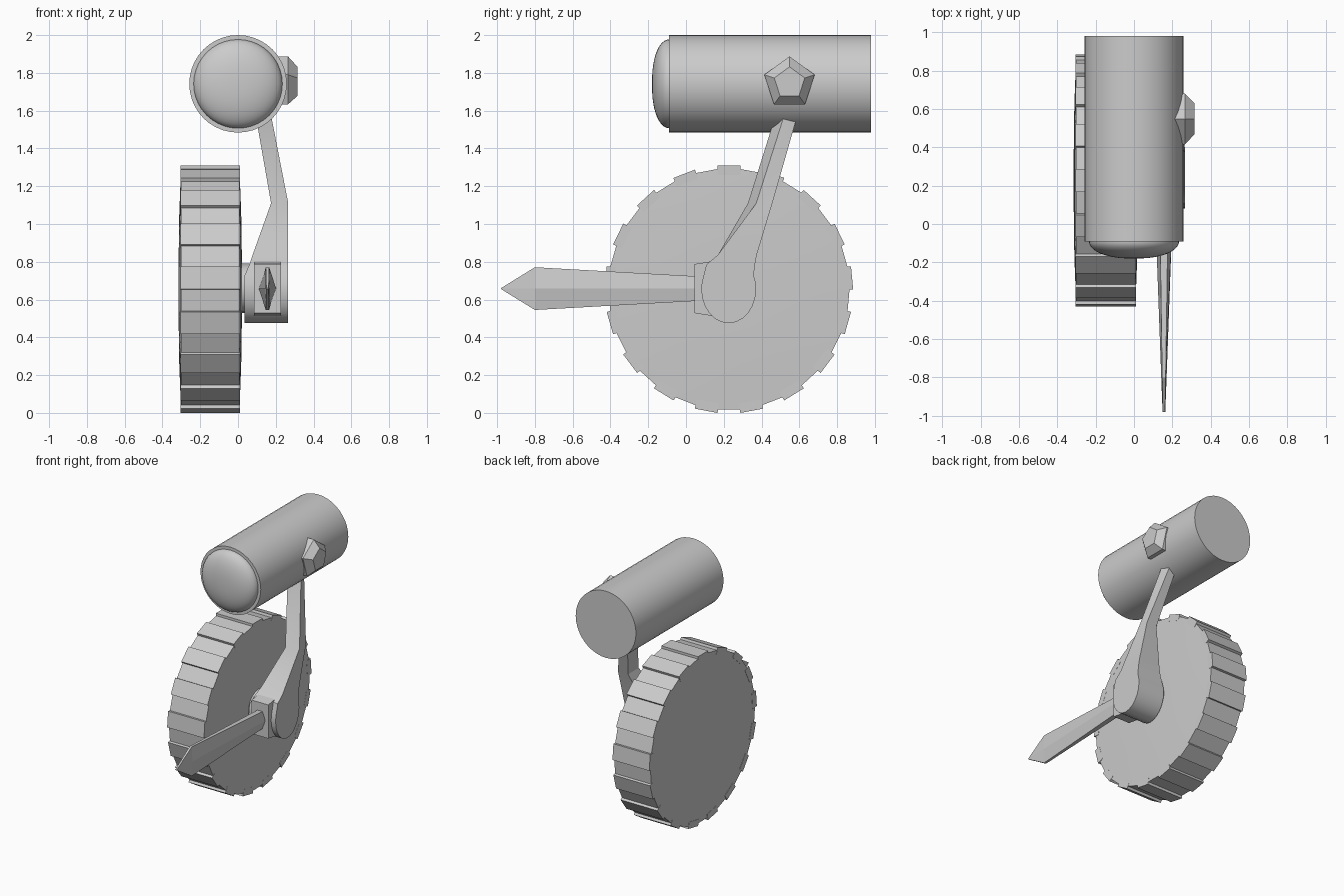
import bpy, bmesh
from math import sin, cos, pi, radians, sqrt
from mathutils import Matrix

if "Cube" in bpy.data.objects:
    bpy.data.objects.remove(bpy.data.objects["Cube"])


def loft(name, rings, smooth=None):
    """Skin a list of equal-sized vertex rings and cap both ends."""
    bm = bmesh.new()
    vs = [[bm.verts.new(p) for p in r] for r in rings]
    n = len(rings[0])
    for a, b in zip(vs, vs[1:]):
        for i in range(n):
            j = (i + 1) % n
            bm.faces.new((a[i], a[j], b[j], b[i]))
    bm.faces.new(vs[0][::-1])
    bm.faces.new(vs[-1])
    bmesh.ops.recalc_face_normals(bm, faces=bm.faces)
    return finish(name, bm, smooth)


def finish(name, bm, smooth=None):
    me = bpy.data.meshes.new(name)
    bm.to_mesh(me)
    bm.free()
    ob = bpy.data.objects.new(name, me)
    bpy.context.collection.objects.link(ob)
    if smooth:
        bpy.ops.object.select_all(action='DESELECT')
        ob.select_set(True)
        bpy.context.view_layer.objects.active = ob
        bpy.ops.object.shade_smooth_by_angle(angle=radians(smooth))
    return ob


def ring_x(x, r, cy, cz, n, start=0.0):
    return [(x, cy + r * sin(start + 2 * pi * i / n), cz + r * cos(start + 2 * pi * i / n))
            for i in range(n)]


def ring_y(y, r, cz, n):
    return [(r * cos(2 * pi * i / n), y, cz + r * sin(2 * pi * i / n)) for i in range(n)]


# Head drum with a domed front lens
HZ = 1.742
loft("head_drum", [ring_y(-0.09, 0.258, HZ, 40), ring_y(0.98, 0.258, HZ, 40)], 30)
dome = [ring_y(-0.05, 0.235, HZ, 40)]
for k in range(13):
    t = k / 12 * radians(89)
    dome.append(ring_y(-0.09 - 0.09 * sin(t), 0.235 * cos(t) ** 0.85, HZ, 40))
loft("head_lens", dome, 40)

# Five-sided knob on the side of the head
loft("head_knob", [ring_x(x, r, 0.548, 1.747, 5)
                   for x, r in ((0.15, 0.14), (0.265, 0.14), (0.315, 0.085))])

# Wheel: slightly bulging disc
WY, WZ, N = 0.227, 0.655, 17
disc = [(0.315, 0.01), (0.314, 0.2), (0.311, 0.4), (0.302, 0.639)]
prof = [(-x, r) for x, r in disc] + [(x - 0.294, r) for x, r in disc[::-1]]
loft("wheel_disc", [ring_x(x, r, WY, WZ, 2 * N, pi / (2 * N)) for x, r in prof], 6)

# Raised tread blocks round the wheel
bm = bmesh.new()
for i in range(N):
    m = (Matrix.Translation((-0.1475, WY, WZ)) @ Matrix.Rotation(2 * pi * i / N, 4, 'X')
         @ Matrix.Translation((0, 0, 0.63)) @ Matrix.Diagonal((0.315, 0.122, 0.05, 1)))
    bmesh.ops.create_cube(bm, size=1, matrix=m)
finish("wheel_treads", bm)

# Axle between wheel and arm
loft("axle", [ring_x(-0.05, 0.13, WY, 0.66, 24), ring_x(0.08, 0.13, WY, 0.66, 24)], 30)

# Arm: rounded hub, tapering shank, then a twisted neck leaning into the head
rows = []  # left inner y, left outer y, right y, z, inner x, outer-left x, outer-right x
for deg in (-88, -75, -60, -45, -30, -15, 0, 12, 24):
    a = radians(deg)
    h = 0.145 * cos(a)
    rows.append((0.226 - h, 0.226 - h, 0.226 + h, 0.655 + 0.18 * sin(a), 0.035, 0.265, 0.265))
rows += [(0.108, 0.108, 0.365, 0.785, 0.06, 0.265, 0.265),
         (0.17, 0.17, 0.375, 0.838, 0.078, 0.265, 0.265),
         (0.328, 0.372, 0.457, 1.11, 0.175, 0.266, 0.262),
         (0.466, 0.512, 0.583, 1.55, 0.098, 0.18, 0.158),
         (0.488, 0.534, 0.603, 1.62, 0.086, 0.166, 0.142)]
loft("arm", [[(xi, li, z), (xl, lo, z), (xr, r, z), (xi, r, z)]
             for li, lo, r, z, xi, xl, xr in rows], 25)

# Socket block holding the pointer
CX, CZ = 0.156, 0.658
loft("pointer_socket", [[(CX - 0.071, y, CZ - h), (CX + 0.071, y, CZ - h),
                         (CX + 0.071, y, CZ + h), (CX - 0.071, y, CZ + h)]
                        for y, h in ((0.046, 0.13), (0.14, 0.145), (0.22, 0.145))])

# Arrow-shaped pointer with a six-sided section
loft("pointer", [[(CX + w, y, CZ), (CX + e, y, CZ + h), (CX - e, y, CZ + h),
                  (CX - w, y, CZ), (CX - e, y, CZ - h), (CX + e, y, CZ - h)]
                 for y, w, e, h in ((0.08, 0.046, 0.022, 0.064), (-0.80, 0.014, 0.009, 0.113),
                                    (-0.98, 0.007, 0.006, 0.002))])
